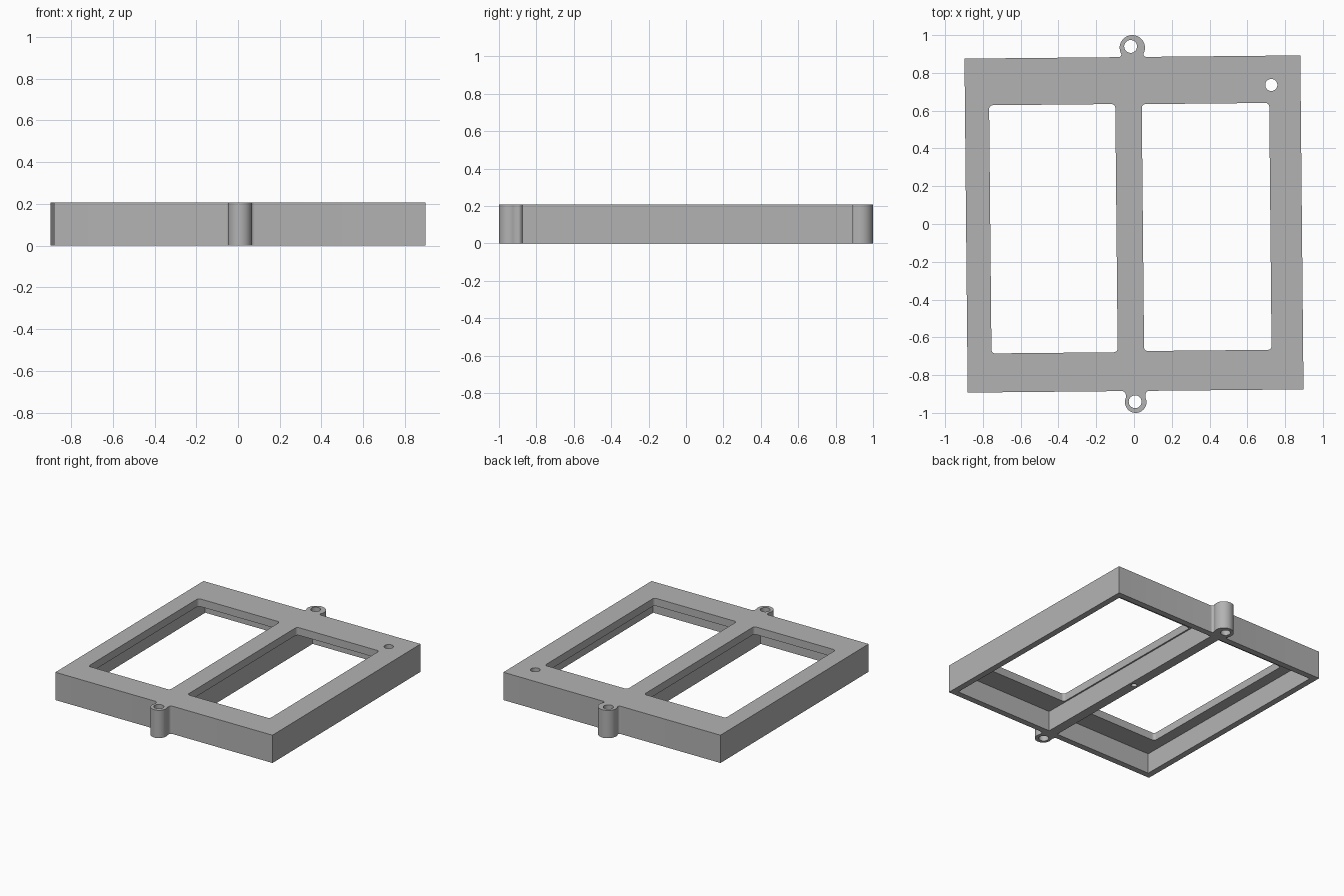
import bpy, bmesh
from math import sin, cos, acos, radians, pi
from mathutils import Matrix

cube = bpy.data.objects.get("Cube")
if cube:
    bpy.data.objects.remove(cube, do_unlink=True)

HALF_X, HALF_Y, HEIGHT = 0.889, 0.884, 0.207
WALL, RIB, CEILING = 0.045, 0.036, 0.15
OVER = 0.05                      # how far cutters poke out of the body
TILT = radians(0.55)             # the frame sits slightly turned

grey = bpy.data.materials.new("plain grey")
grey.use_nodes = True
grey.diffuse_color = (0.45, 0.45, 0.45, 1)
grey.node_tree.nodes["Principled BSDF"].inputs["Base Color"].default_value = grey.diffuse_color


def arc(cx, cy, r, start, end, steps):
    angles = [start + (end - start) * i / steps for i in range(steps + 1)]
    return [(cx + r * cos(a), cy + r * sin(a)) for a in angles]


def circle(cx, cy, r):
    return arc(cx, cy, r, 0, 2 * pi, 32)[:-1]


def rectangle(x0, x1, y0, y1):
    return [(x0, y0), (x1, y0), (x1, y1), (x0, y1)]


def rounded(x0, x1, y0, y1, r):
    pts = []
    corners = rectangle(x0 + r, x1 - r, y0 + r, y1 - r)
    for i, (cx, cy) in enumerate(corners):
        pts += arc(cx, cy, r, pi + i * pi / 2, pi * 1.5 + i * pi / 2, 6)
    return pts


def lug(cy, r, neck, fillet):
    """Screw lug on the back edge, running from right to left."""
    a = acos(neck / r)
    y = HALF_Y + fillet
    return (arc(neck + fillet, y, fillet, -pi / 2, -pi, 6)
            + arc(0, cy, r, -a, pi + a, 32)
            + arc(-neck - fillet, y, fillet, 0, -pi / 2, 6))


def prism(name, outline, z0, z1):
    bm = bmesh.new()
    base = bm.faces.new([bm.verts.new((x, y, z0)) for x, y in outline])
    top = bmesh.ops.extrude_face_region(bm, geom=[base])["geom"]
    verts = [v for v in top if isinstance(v, bmesh.types.BMVert)]
    bmesh.ops.translate(bm, verts=verts, vec=(0, 0, z1 - z0))
    bmesh.ops.recalc_face_normals(bm, faces=bm.faces)
    mesh = bpy.data.meshes.new(name)
    bm.to_mesh(mesh)
    bm.free()
    mesh.materials.append(grey)
    obj = bpy.data.objects.new(name, mesh)
    bpy.context.collection.objects.link(obj)
    return obj


# Outer body with a screw lug on the back and the front
back = lug(0.933, 0.067, 0.058, 0.015)
front = [(-x, -y) for x, y in lug(0.943, 0.057, 0.052, 0.02)]
outline = ([(HALF_X, HALF_Y)] + back + [(-HALF_X, HALF_Y), (-HALF_X, -HALF_Y)]
           + front + [(HALF_X, -HALF_Y)])
frame = prism("double_window_frame", outline, 0, HEIGHT)

inner_x, inner_y = HALF_X - WALL, HALF_Y - WALL
cuts = [
    # Hollow bays underneath, either side of the middle rib
    (rectangle(-inner_x, -RIB, -inner_y, inner_y), -OVER, CEILING),
    (rectangle(RIB, inner_x, -inner_y, inner_y), -OVER, CEILING),
    # Windows through the top plate
    (rounded(-0.761, -0.093, -0.678, 0.636, 0.02), CEILING - OVER, HEIGHT + OVER),
    (rounded(0.047, 0.722, -0.673, 0.634, 0.02), CEILING - OVER, HEIGHT + OVER),
    # Lug holes
    (circle(-0.009, 0.94, 0.034), -OVER, HEIGHT + OVER),
    (circle(-0.003, -0.941, 0.034), -OVER, HEIGHT + OVER),
    # Small hole in the top plate
    (circle(0.734, 0.729, 0.032), CEILING - OVER, HEIGHT + OVER),
    # Blind hole under the rib
    (circle(0, 0, 0.02), -OVER, 0.1),
]

bpy.context.view_layer.objects.active = frame
for cut_outline, z0, z1 in cuts:
    cutter = prism("cutter", cut_outline, z0, z1)
    cutter.hide_render = True
    mod = frame.modifiers.new("cut", "BOOLEAN")
    mod.operation = "DIFFERENCE"
    mod.solver = "EXACT"
    mod.object = cutter
    bpy.ops.object.modifier_apply(modifier=mod.name)
    bpy.data.objects.remove(cutter, do_unlink=True)

frame.data.transform(Matrix.Rotation(TILT, 4, "Z"))

# Smooth the round walls, keep edges sharp
bpy.ops.object.select_all(action="DESELECT")
frame.select_set(True)
bpy.ops.object.shade_smooth_by_angle(angle=radians(30))
